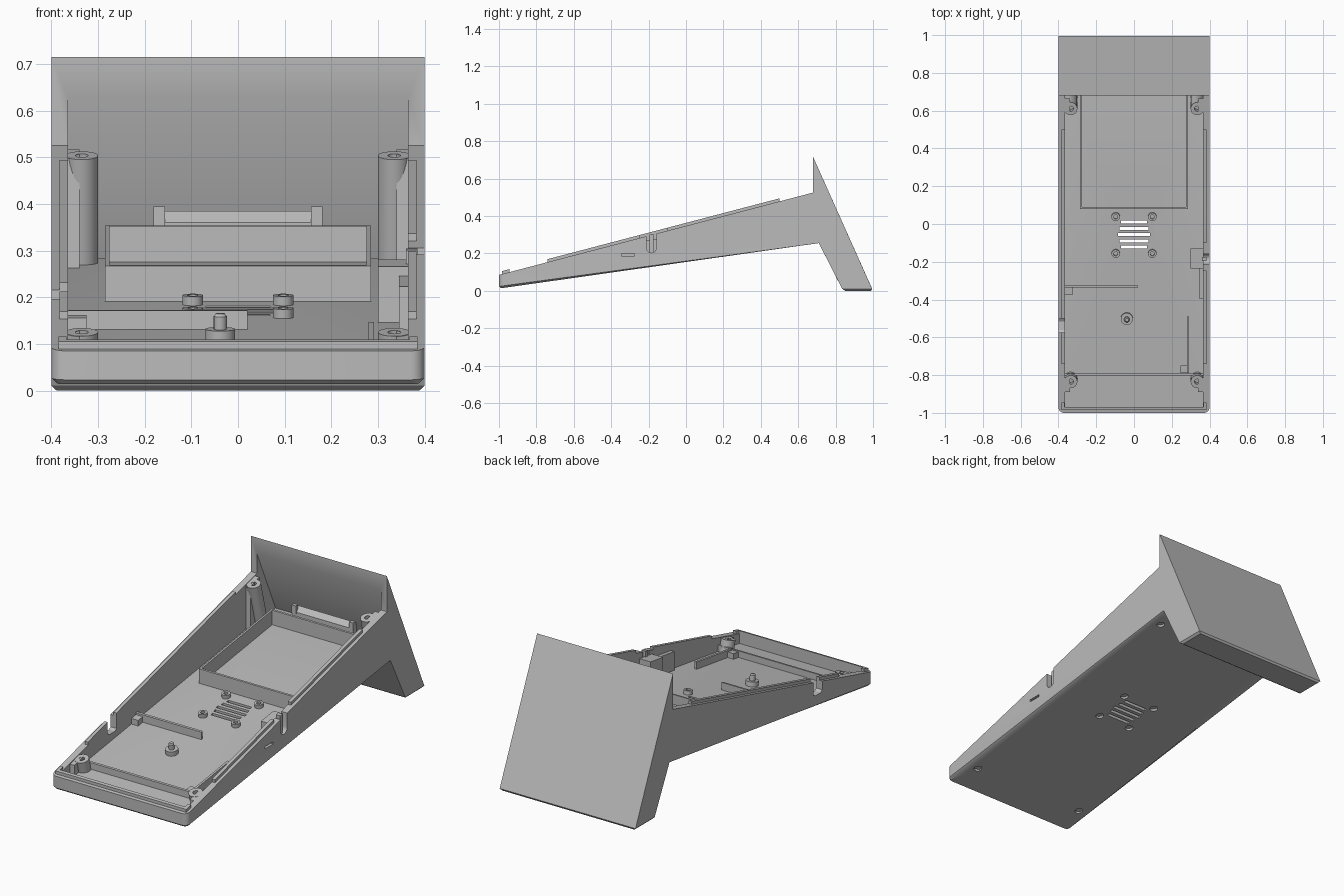
import bpy, bmesh, math
from mathutils import Matrix

if "Cube" in bpy.data.objects:
    bpy.data.objects.remove(bpy.data.objects["Cube"], do_unlink=True)

grey = bpy.data.materials.new("matte grey")
grey.use_nodes = True
grey.diffuse_color = (0.5, 0.5, 0.5, 1)
grey.node_tree.nodes["Principled BSDF"].inputs["Base Color"].default_value = grey.diffuse_color

RIM_TILT = math.atan(0.262)
SOLE_TILT = math.atan(0.142)
WALL = 0.365


def rim(y):
    return 0.085 + (y + 1) * 0.262


def sole(y):
    return 0.012 + (y + 1) * 0.142


def floor(y):
    return sole(y) + 0.025


def finish(name, bm):
    bmesh.ops.recalc_face_normals(bm, faces=bm.faces)
    mesh = bpy.data.meshes.new(name)
    bm.to_mesh(mesh)
    bm.free()
    mesh.materials.append(grey)
    obj = bpy.data.objects.new(name, mesh)
    bpy.context.collection.objects.link(obj)
    return obj


def prism_bm(pts, x0, x1):
    """Side profile of (y, z) points extruded across x."""
    bm = bmesh.new()
    face = bm.faces.new([bm.verts.new((x0, y, z)) for y, z in pts])
    ext = bmesh.ops.extrude_face_region(bm, geom=[face])
    moved = [g for g in ext["geom"] if isinstance(g, bmesh.types.BMVert)]
    bmesh.ops.translate(bm, verts=moved, vec=(x1 - x0, 0, 0))
    bmesh.ops.recalc_face_normals(bm, faces=bm.faces)
    return bm


def prism(name, pts, x0, x1):
    return finish(name, prism_bm(pts, x0, x1))


def block(name, x0, x1, y0, y1, low, high, h0=-0.005, h1=0.0):
    """Block whose bottom and top follow the given slopes."""
    return prism(name, [(y0, low(y0) + h0), (y1, low(y1) + h0),
                        (y1, high(y1) + h1), (y0, high(y0) + h1)], x0, x1)


def lathe(name, profile, loc, tilt, steps=32):
    """Turned part from (radius, height) points, tilted back about x."""
    bm = bmesh.new()
    verts = [bm.verts.new((r, 0, h)) for r, h in profile]
    edges = [bm.edges.new(pair) for pair in zip(verts, verts[1:])]
    bmesh.ops.spin(bm, geom=verts + edges, cent=(0, 0, 0), axis=(0, 0, 1),
                   angle=2 * math.pi, steps=steps)
    bmesh.ops.remove_doubles(bm, verts=bm.verts, dist=0.0001)
    bmesh.ops.transform(bm, matrix=Matrix.Translation(loc) @ Matrix.Rotation(tilt, 4, "X"),
                        verts=bm.verts)
    return finish(name, bm)


def cut(target, cutter):
    mod = target.modifiers.new("cut", "BOOLEAN")
    mod.operation = "DIFFERENCE"
    mod.solver = "EXACT"
    mod.object = cutter
    bpy.context.view_layer.objects.active = target
    bpy.ops.object.modifier_apply(modifier=mod.name)
    bpy.data.objects.remove(cutter, do_unlink=True)


# Housing: wedge body with the tall back panel and rear foot
bm = prism_bm([(-1, sole(-1)), (-1, rim(-1)), (0.68, rim(0.68)), (0.68, 0.715),
               (1, 0), (0.84, 0), (0.71, sole(0.71))], -0.4, 0.4)
corners = [e for e in bm.edges if all(v.co.y < -0.99 for v in e.verts)
           and abs(e.verts[0].co.x - e.verts[1].co.x) < 0.01]
bmesh.ops.bevel(bm, geom=corners, offset=0.03, segments=6, profile=0.5, affect="EDGES")
bm.normal_update()
under = [e for e in bm.edges if any(f.normal.z < -0.95 for f in e.link_faces)
         and not all(abs(v.co.y - 0.71) < 0.01 for v in e.verts)]
bmesh.ops.bevel(bm, geom=under, offset=0.011, segments=1, affect="EDGES")
housing = finish("housing", bm)

# Hollow interior, open on top and running behind the back panel
cut(housing, prism("cavity", [(-0.97, floor(-0.97)), (0.73, floor(0.73)), (0.837, 0.28),
                              (0.67, 0.652), (0.66, 0.9), (-0.97, 0.9)], -WALL, WALL))

# Vent slots through the floor
for i in range(5):
    half = 0.085 - 0.008 * abs(i - 2)
    y = -0.122 + 0.033 * i
    cut(housing, block("vent_cutter", -half, half, y - 0.008, y + 0.008,
                       sole, floor, -0.05, 0.05))

# Cable notches and a small slit in the side walls
arc = [(-0.185 + 0.027 * math.cos(t * math.pi / 8), 0.23 - 0.027 * math.sin(t * math.pi / 8))
       for t in range(9)]
cut(housing, prism("cable_slot_cutter", arc + [(-0.212, 0.5), (-0.158, 0.5)], 0.34, 0.45))
cut(housing, prism("port_cutter", [(-0.575, 0.5), (-0.575, 0.15), (-0.56, 0.14),
                                   (-0.515, 0.14), (-0.5, 0.15), (-0.5, 0.5)], -0.45, -0.34))
cut(housing, prism("slit_cutter", [(-0.345, 0.186), (-0.275, 0.186),
                                   (-0.275, 0.198), (-0.345, 0.198)], 0.34, 0.45))

# Screw recesses under the floor
bosses = [(x, y) for x in (-0.097, 0.097) for y in (-0.155, 0.04)]
corner_posts = [(x, y) for x in (-0.335, 0.335) for y in (-0.835, 0.61)]
for x, y in bosses + corner_posts:
    cut(housing, lathe("recess_cutter", [(0, -0.03), (0.02, -0.03), (0.02, 0.012), (0, 0.012)],
                       (x, y, sole(y)), SOLE_TILT))

# Corner screw posts joined to the side walls
for x, y in corner_posts:
    side = math.copysign(1, x)
    depth = rim(y) - floor(y) + 0.012
    top = rim(y) - 0.003
    lathe("corner_post", [(0, -depth), (0.035, -depth), (0.035, 0), (0.014, 0),
                          (0.014, -0.04), (0, -0.04)], (x, y, top), RIM_TILT)
    lo, hi = sorted((side * 0.34, side * 0.37))
    out = 0.035 if y > 0 else -0.035
    y0, y1 = sorted((y, y + out))
    block("post_web", lo, hi, y0 - 0.02, y1 + 0.02, floor, rim, -0.005, -0.004)

# Small floor bosses around the vent
for x, y in bosses:
    lathe("vent_boss", [(0.022, -0.004), (0.022, 0.02), (0.011, 0.02), (0.011, 0.002), (0, 0.002)],
          (x, y, floor(y)), SOLE_TILT)

# Locating peg
lathe("locating_peg", [(0.032, -0.005), (0.032, 0.024), (0.014, 0.024), (0.014, 0.052),
                       (0.009, 0.058), (0, 0.058)], (-0.038, -0.5, floor(-0.5)), SOLE_TILT)

# Raised alignment lips along the rim
for name, x0, x1, y0, y1 in (
        ("left_lip", 0.365, 0.383, -0.1, 0.5), ("left_lip", 0.365, 0.383, -0.74, -0.245),
        ("right_lip", -0.383, -0.365, -0.5, 0.5), ("right_lip", -0.383, -0.365, -0.74, -0.575),
        ("front_lip", -0.385, 0.385, -0.985, -0.97),
        ("front_lip_end", 0.368, 0.385, -0.972, -0.945),
        ("front_lip_end", -0.385, -0.368, -0.972, -0.945)):
    block(name, x0, x1, y0, y1, rim, rim, -0.008, 0.016)

# Rectangular tray
for s in (-1, 1):
    lo, hi = sorted((s * 0.275, s * 0.285))
    block("tray_side", lo, hi, 0.08, 0.69, floor, floor, h1=0.077)
for y in (0.08, 0.68):
    block("tray_end", -0.285, 0.285, y, y + 0.01, floor, floor, h1=0.077)

# Rear bracket behind the tray
prism("rear_bracket", [(0.715, 0.27), (0.74, 0.27), (0.74, 0.385), (0.715, 0.36)], -0.18, 0.18)
for s in (-1, 1):
    lo, hi = sorted((s * 0.157, s * 0.181))
    prism("bracket_tab", [(0.71, 0.35), (0.73, 0.35), (0.73, 0.395), (0.71, 0.395)], lo, hi)

# Circuit board ribs and corner supports
for name, x0, x1, y0, y1, h in (
        ("rear_rib", -0.367, 0.02, -0.337, -0.325, 0.04),
        ("rib_block", -0.367, -0.325, -0.375, -0.33, 0.03),
        ("side_rib", 0.28, 0.292, -0.79, -0.49, 0.038),
        ("rib_block", 0.245, 0.285, -0.79, -0.75, 0.03),
        ("front_rib", -0.367, 0.367, -0.803, -0.791, 0.035),
        ("cable_clamp", 0.3, 0.367, -0.235, -0.13, 0.12),
        ("clamp_wall", 0.345, 0.367, -0.395, -0.235, 0.1),
        ("clamp_pin", 0.36, 0.385, -0.195, -0.175, 0.15)):
    block(name, x0, x1, y0, y1, floor, floor, h1=h)

# Smooth curved parts, keep edges sharp
bpy.ops.object.select_all(action="DESELECT")
for obj in bpy.context.collection.objects:
    if obj.type == "MESH" and grey.name in obj.data.materials:
        obj.select_set(True)
bpy.context.view_layer.objects.active = housing
bpy.ops.object.shade_smooth_by_angle(angle=math.radians(30))
